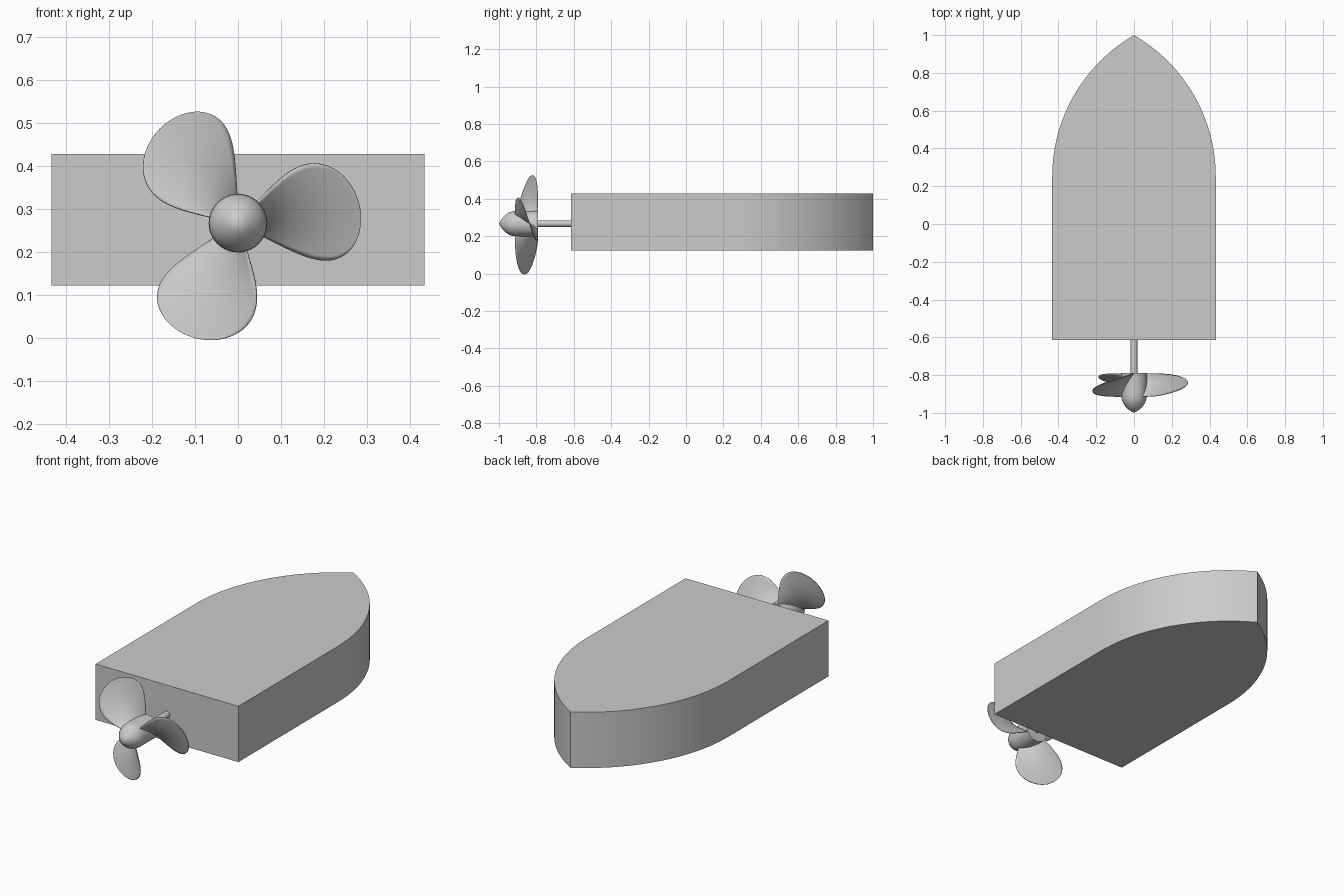
import bpy
import bmesh
from math import sin, cos, pi, radians, sqrt

cube = bpy.data.objects.get("Cube")
if cube:
    bpy.data.objects.remove(cube, do_unlink=True)

AXIS_Z = 0.267      # height of the propeller axis
TIP_R = 0.286       # propeller radius

grey = bpy.data.materials.new("plain_grey")
grey.use_nodes = True
grey.diffuse_color = (0.6, 0.6, 0.6, 1)
grey.node_tree.nodes["Principled BSDF"].inputs["Base Color"].default_value = (0.6, 0.6, 0.6, 1)


def finish(name, bm, recalc=True):
    """Turn a bmesh into a smooth-shaded object that keeps its sharp edges."""
    bmesh.ops.remove_doubles(bm, verts=bm.verts, dist=1e-5)
    if recalc:
        bmesh.ops.recalc_face_normals(bm, faces=bm.faces)
    mesh = bpy.data.meshes.new(name)
    bm.to_mesh(mesh)
    bm.free()
    obj = bpy.data.objects.new(name, mesh)
    bpy.context.collection.objects.link(obj)
    mesh.materials.append(grey)
    bpy.ops.object.select_all(action='DESELECT')
    obj.select_set(True)
    bpy.context.view_layer.objects.active = obj
    bpy.ops.object.shade_smooth_by_angle(angle=radians(35))
    return obj


def lathe(name, profile, steps):
    """Spin (y, radius) points around the propeller axis."""
    bm = bmesh.new()
    verts = [bm.verts.new((r, y, AXIS_Z)) for y, r in profile]
    edges = [bm.edges.new(pair) for pair in zip(verts, verts[1:])]
    bmesh.ops.spin(bm, geom=verts + edges, cent=(0, 0, AXIS_Z), axis=(0, 1, 0),
                   angle=2 * pi, steps=steps)
    return finish(name, bm)


# Hull: straight sides running into two arcs that meet at the bow
half, stern, shoulder, bottom, top = 0.433, -0.615, 0.25, 0.122, 0.428
arc = [(half * (2 * cos(a) - 1), shoulder + 2 * half * sin(a))
       for a in (radians(60) * i / 24 for i in range(25))]
outline = [(half, stern)] + arc + [(-x, y) for x, y in arc[-2::-1]] + [(-half, stern)]
bm = bmesh.new()
base = bm.faces.new([bm.verts.new((x, y, bottom)) for x, y in outline])
raised = bmesh.ops.extrude_face_region(bm, geom=[base], use_keep_orig=True)
for v in raised["geom"]:
    if isinstance(v, bmesh.types.BMVert):
        v.co.z = top
finish("hull", bm)

# Drive shaft and hub with a pointed nose
lathe("drive_shaft", [(-0.82, 0), (-0.82, 0.018), (-0.6, 0.018), (-0.6, 0)], 32)
lathe("propeller_hub", [(-1, 0), (-0.985, 0.026), (-0.965, 0.047), (-0.945, 0.06),
                        (-0.925, 0.0665), (-0.9, 0.068), (-0.79, 0.068), (-0.79, 0)], 64)


# Propeller blades: thin helical sheets with a rounded outline
def blade(name, turn, rows=28, cols=20):
    bm = bmesh.new()
    grid = []
    for i in range(rows + 1):
        t = sin(radians(10 + 80 * i / rows))
        spread = radians(37.5) * sqrt(max(0, 1 - t ** 4.4))
        middle = radians(10 - 6 * t ** 4)
        row = []
        for j in range(cols + 1):
            angle = middle + spread * (2 * j / cols - 1)
            y = -0.852 - 0.093 * (angle - radians(9.5))
            r = TIP_R * t
            row.append(bm.verts.new((r * cos(angle + turn), y, AXIS_Z + r * sin(angle + turn))))
        grid.append(row)
    for low, high in zip(grid, grid[1:]):
        for j in range(cols):
            bm.faces.new((low[j], high[j], high[j + 1], low[j + 1]))
    obj = finish(name, bm)
    thick = obj.modifiers.new("thickness", 'SOLIDIFY')
    thick.thickness = 0.004
    thick.offset = 0


for k, label in enumerate(("left", "upper", "lower")):
    blade(label + "_propeller_blade", k * 2 * pi / 3)
